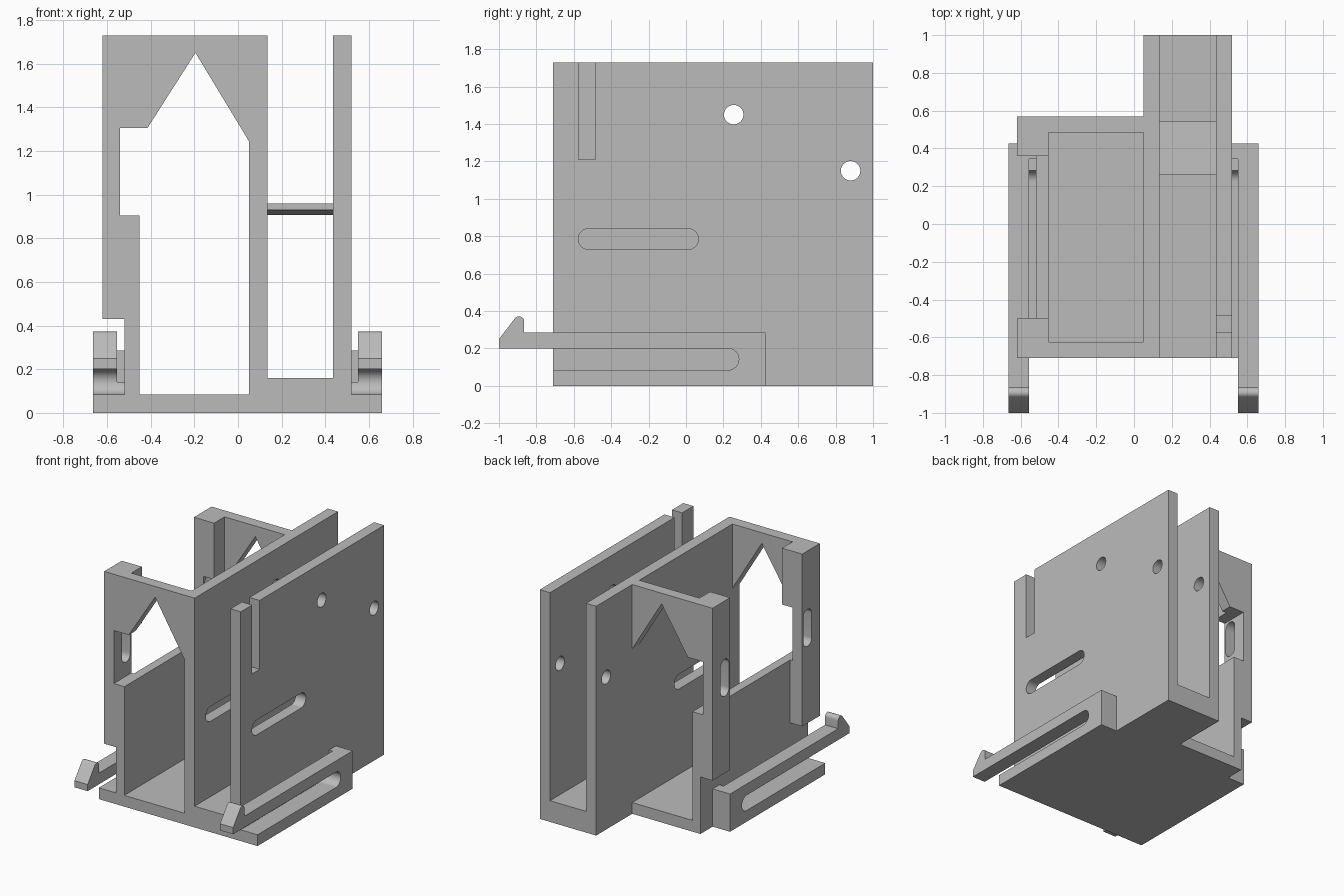
import bpy
import bmesh
from math import cos, sin, pi, radians
from mathutils import Vector

cube = bpy.data.objects.get("Cube")
if cube:
    bpy.data.objects.remove(cube, do_unlink=True)

grey = bpy.data.materials.new("plain grey")
grey.use_nodes = True
colour = (0.5, 0.5, 0.5, 1)
grey.diffuse_color = colour
grey.node_tree.nodes["Principled BSDF"].inputs["Base Color"].default_value = colour

# Shared levels of the bracket
FRONT, BACK, REAR = -0.71, 0.57, 1.0
FLOOR, TOP = 0.085, 1.73
SHEET = 0.085


def prism(name, axis, profile, low, high):
    """Extrude a 2D profile along an axis; the profile uses the other two axes in order."""
    def place(p, d):
        c = list(p)
        c.insert("XYZ".index(axis), d)
        return Vector(c)
    bm = bmesh.new()
    face = bm.faces.new([bm.verts.new(place(p, low)) for p in profile])
    new = bmesh.ops.extrude_face_region(bm, geom=[face])["geom"]
    shift = place((0, 0), high - low)
    bmesh.ops.translate(bm, vec=shift, verts=[v for v in new if isinstance(v, bmesh.types.BMVert)])
    bmesh.ops.recalc_face_normals(bm, faces=bm.faces)
    mesh = bpy.data.meshes.new(name)
    bm.to_mesh(mesh)
    bm.free()
    obj = bpy.data.objects.new(name, mesh)
    bpy.context.collection.objects.link(obj)
    mesh.materials.append(grey)
    return obj


def rect(a0, a1, b0, b1):
    return [(a0, b0), (a1, b0), (a1, b1), (a0, b1)]


def arc(a, b, r, start, end, steps=16):
    angles = [radians(start + (end - start) * i / steps) for i in range(steps + 1)]
    return [(a + r * cos(t), b + r * sin(t)) for t in angles]


def slot(a0, a1, b0, b1, r):
    """Outline through four rounded corners; equal ends give a circle or a stadium."""
    return (arc(a1, b0, r, -90, 0, 8) + arc(a1, b1, r, 0, 90, 8)
            + arc(a0, b1, r, 90, 180, 8) + arc(a0, b0, r, 180, 270, 8))


def unique(points):
    out = []
    for p in points:
        if not out or (Vector(p) - Vector(out[-1])).length > 1e-5:
            out.append(p)
    if (Vector(out[0]) - Vector(out[-1])).length < 1e-5:
        out.pop()
    return out


def select(obj):
    bpy.ops.object.select_all(action='DESELECT')
    obj.select_set(True)
    bpy.context.view_layer.objects.active = obj


def smooth(obj):
    select(obj)
    bpy.ops.object.shade_smooth_by_angle(angle=radians(30))


def cut(obj, outlines, low, high):
    """Cut outlines in the side plane through a part along x."""
    for outline in outlines:
        tool = prism("cutter", "X", unique(outline), low, high)
        tool.hide_render = True
        mod = obj.modifiers.new("cut", 'BOOLEAN')
        mod.operation = 'DIFFERENCE'
        mod.solver = 'EXACT'
        mod.object = tool
        select(obj)
        bpy.ops.object.modifier_apply(modifier=mod.name)
        bpy.data.objects.remove(tool, do_unlink=True)
    smooth(obj)


# Base plate with side flanges and the rear tongue
prism("base_plate", "Z", [
    (-0.665, FRONT), (0.66, FRONT), (0.66, 0.425), (0.52, 0.425), (0.52, REAR),
    (0.05, REAR), (0.05, BACK), (-0.52, BACK), (-0.52, 0.425), (-0.665, 0.425)], 0, FLOOR)
prism("channel_floor", "Z", rect(0.135, 0.435, FRONT, REAR), FLOOR, 0.16)

# Two tall walls sharing the same round holes and long slot
openings = [slot(0.255, 0.255, 1.45, 1.45, 0.052),
            slot(0.88, 0.88, 1.15, 1.15, 0.052),
            slot(-0.52, 0.01, 0.785, 0.785, 0.056)]
divider = prism("divider_wall", "X", rect(FRONT, REAR, FLOOR, TOP), 0.05, 0.135)
cut(divider, openings, 0, 0.2)
notched = [(FRONT, FLOOR), (REAR, FLOOR), (REAR, TOP), (-0.485, TOP),
           (-0.485, 1.21), (-0.575, 1.21), (-0.575, TOP), (FRONT, TOP)]
side = prism("side_wall", "X", notched, 0.435, 0.52)
cut(side, openings, 0.4, 0.6)

# Sloping brace across the narrow channel
prism("channel_brace", "X", [(0.26, 0.93), (0.545, 0.907), (0.545, 0.937), (0.26, 0.96)],
      0.135, 0.435)

# Low wall of the wide bay
prism("low_wall", "X", rect(FRONT, BACK, FLOOR, 0.905), -0.52, -0.452)

# End frames with pointed openings, and slotted corner posts behind them
edge = [(-0.62, 0.43), (-0.52, 0.43), (-0.52, 0.905), (-0.54, 0.905), (-0.54, 1.305)]
frame = edge + [(-0.415, 1.305), (-0.195, 1.65), (0.05, 1.245), (0.05, TOP), (-0.62, TOP)]
post = edge + [(-0.452, 1.305), (-0.452, TOP), (-0.62, TOP)]
for label, outer, inward in (("front", FRONT, 1), ("back", BACK, -1)):
    inner = outer + inward * SHEET
    end = outer + inward * 0.21
    prism(label + "_frame", "Y", frame, min(outer, inner), max(outer, inner))
    corner = prism(label + "_post", "Y", post, min(inner, end), max(inner, end))
    y = outer + inward * 0.147
    cut(corner, [slot(y, y, 1.06, 1.24, 0.05)], -0.7, -0.4)

# Flexible clip arms with hooked tips, and the webs joining them to the body
R, CY, CZ = 0.0575, 0.225, 0.1425
arm = ([(-1, 0.25), (-1, 0.2)] + arc(CY, CZ, R, 90, -90)
       + [(0.425, FLOOR), (0.425, 0.285), (-0.865, 0.285)]
       + arc(-0.893, 0.344, 0.028, 0, 145, 8))
web = arc(CY, CZ, R, -90, 0) + [(0.345, CZ), (0.345, 0.285), (0.425, 0.285), (0.425, FLOOR)]
for label, body, gap, outer in (("left", 0.52, 0.55, 0.66), ("right", -0.52, -0.555, -0.665)):
    smooth(prism(label + "_clip_arm", "X", arm, min(gap, outer), max(gap, outer)))
    smooth(prism(label + "_clip_web", "X", web, min(body, gap), max(body, gap)))
